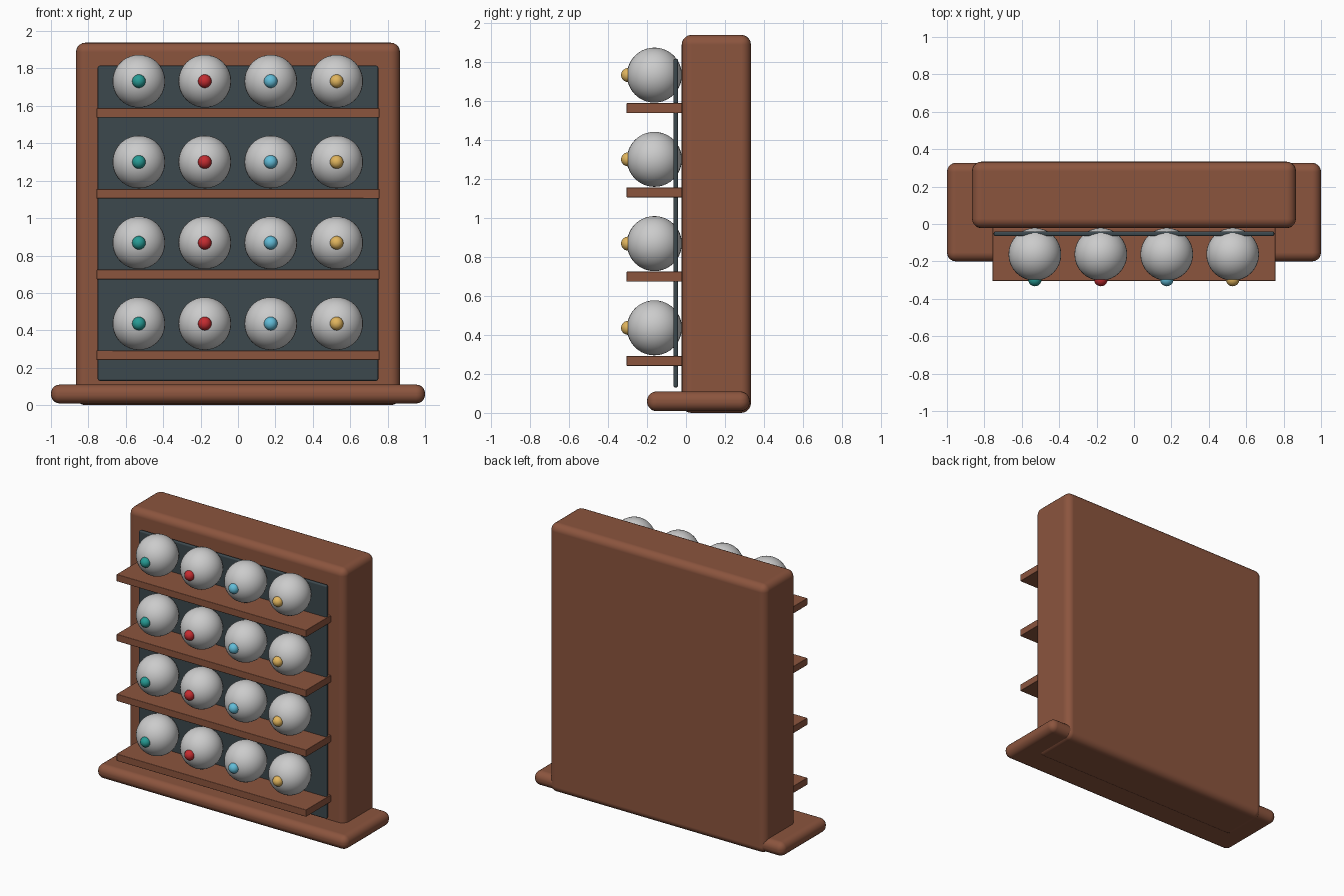
import bpy, bmesh
from mathutils import Vector

if "Cube" in bpy.data.objects:
    bpy.data.objects.remove(bpy.data.objects["Cube"])


def material(name, rgb):
    m = bpy.data.materials.new(name)
    m.diffuse_color = (*rgb, 1)
    m.use_nodes = True
    m.node_tree.nodes["Principled BSDF"].inputs["Base Color"].default_value = m.diffuse_color
    return m


wood = material("wood", (0.26, 0.09, 0.048))
slate = material("slate", (0.045, 0.065, 0.075))
knob_mats = [material("teal", (0.02, 0.33, 0.30)), material("red", (0.55, 0.025, 0.03)),
             material("light_blue", (0.12, 0.5, 0.68)), material("gold", (0.75, 0.46, 0.11))]


def add_object(name, bm, mat):
    mesh = bpy.data.meshes.new(name)
    bm.to_mesh(mesh)
    bm.free()
    for p in mesh.polygons:
        p.use_smooth = True
    if mat:
        mesh.materials.append(mat)
    obj = bpy.data.objects.new(name, mesh)
    bpy.context.collection.objects.link(obj)
    return obj


def box(name, lo, hi, mat, bevel, segments):
    lo, hi = Vector(lo), Vector(hi)
    bm = bmesh.new()
    bmesh.ops.create_cube(bm, size=1)
    bmesh.ops.scale(bm, vec=hi - lo, verts=bm.verts)
    bmesh.ops.translate(bm, vec=(lo + hi) / 2, verts=bm.verts)
    obj = add_object(name, bm, mat)
    mod = obj.modifiers.new("rounded_edges", 'BEVEL')
    mod.width, mod.segments = bevel, segments
    mod.harden_normals = True
    return obj


def ball(name, centre, radius, mat, segments, rings):
    bm = bmesh.new()
    bmesh.ops.create_uvsphere(bm, u_segments=segments, v_segments=rings, radius=radius)
    obj = add_object(name, bm, mat)
    obj.location = centre
    return obj


# Cabinet, foot and dark backing panel
box("cabinet_body", (-0.866, -0.022, 0), (0.866, 0.333, 1.938), wood, 0.05, 5)
box("base_plinth", (-1, -0.2, 0.009), (1, 0.327, 0.11), wood, 0.048, 5)
box("back_panel", (-0.75, -0.065, 0.13), (0.75, -0.04, 1.815), slate, 0.01, 3)

# Four shelves, each holding four balls with a coloured knob
for row in range(4):
    z = 0.432 * row
    box(f"shelf_{row + 1}", (-0.757, -0.305, 0.241 + z), (0.757, -0.02, 0.292 + z), wood, 0.004, 2)
    for col, mat in enumerate(knob_mats):
        x = -0.53 + 0.3525 * col
        ball(f"ball_{row + 1}_{col + 1}", (x, -0.162, 0.436 + z), 0.141, None, 32, 20)
        ball(f"knob_{row + 1}_{col + 1}", (x, -0.297, 0.436 + z), 0.036, mat, 20, 12)
